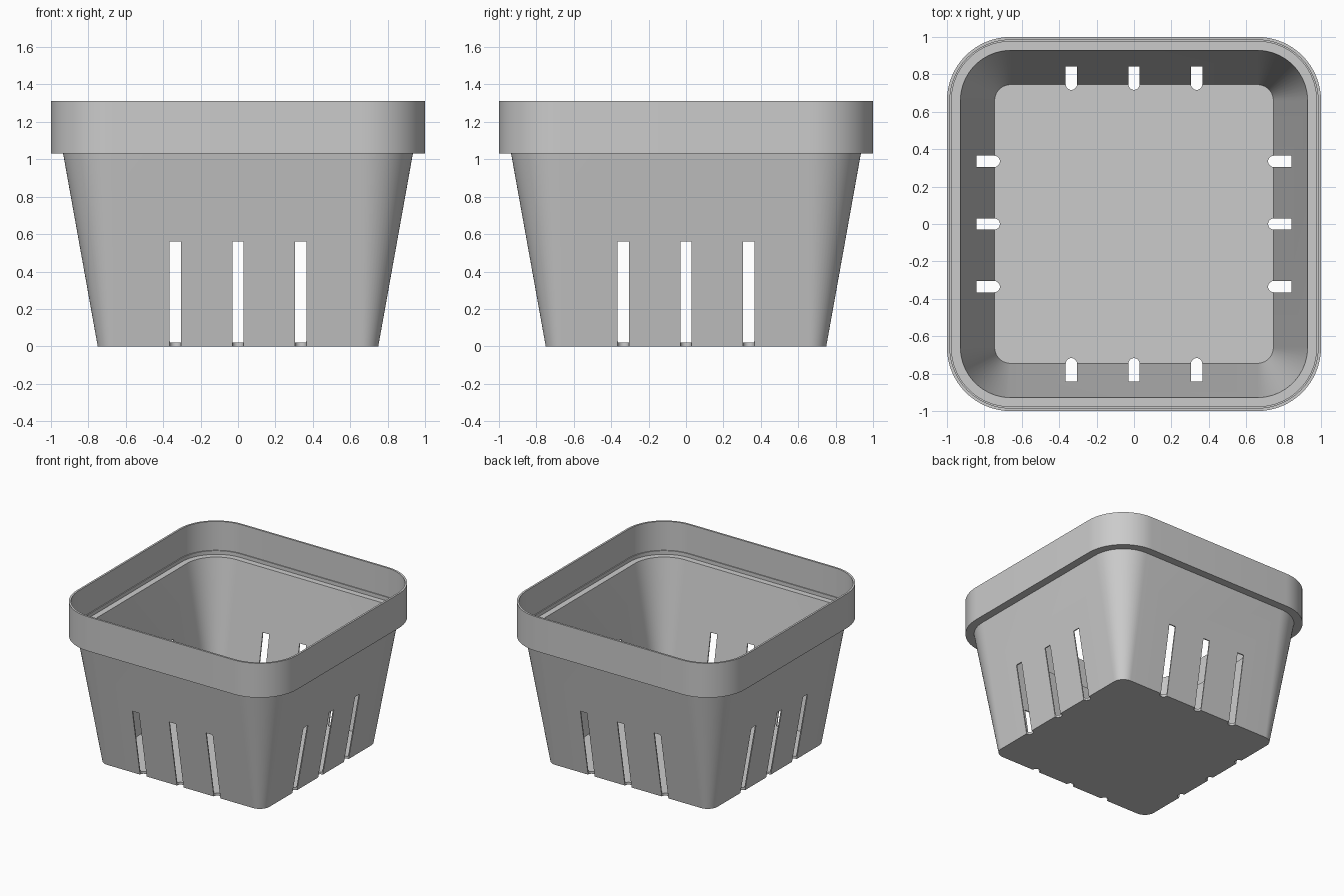
import bpy, bmesh
from math import pi, sin, cos
from mathutils import Matrix

if "Cube" in bpy.data.objects:
    bpy.data.objects.remove(bpy.data.objects["Cube"])

CORE = 0.66      # corner arcs share this centre at every height
SEG = 16         # segments per rounded corner


def rounded_ring(bm, half, z):
    r = half - CORE
    ring = []
    for q, (sx, sy) in enumerate(((1, 1), (-1, 1), (-1, -1), (1, -1))):
        for i in range(SEG + 1):
            a = (q + i / SEG) * pi / 2
            ring.append(bm.verts.new((sx * CORE + r * cos(a), sy * CORE + r * sin(a), z)))
    return ring


def make_object(name, bm):
    bmesh.ops.recalc_face_normals(bm, faces=bm.faces)
    mesh = bpy.data.meshes.new(name)
    bm.to_mesh(mesh)
    bm.free()
    obj = bpy.data.objects.new(name, mesh)
    bpy.context.collection.objects.link(obj)
    return obj


# Pot: one profile (half width, height) from underside, over the rim, to inner floor
profile = [(0.75, 0), (0.935, 1.03), (1.0, 1.03), (1.0, 1.312),
           (0.984, 1.312), (0.984, 1.075), (0.976, 1.075), (0.976, 1.045),
           (0.928, 1.045), (0.745, 0.02)]
bm = bmesh.new()
rings = [rounded_ring(bm, h, z) for h, z in profile]
for lower, upper in zip(rings, rings[1:]):
    n = len(lower)
    for i in range(n):
        j = (i + 1) % n
        bm.faces.new((lower[i], lower[j], upper[j], upper[i]))
bm.faces.new(rings[0])
bm.faces.new(rings[-1])
pot = make_object("pot", bm)

# Slot cutters: round-nosed vertical slots, three per side
bm = bmesh.new()
W, NOSE, TOP = 0.03, 0.747, 0.56
for side in range(4):
    rot = Matrix.Rotation(side * pi / 2, 4, 'Z')
    for y in (-0.335, 0, 0.335):
        outline = [(1.2, y - W), (1.2, y + W)]
        outline += [(NOSE - W * sin(a), y + W * cos(a)) for a in (pi * k / 12 for k in range(13))]
        base = bm.faces.new([bm.verts.new(rot @ Matrix.Translation((px, py, -0.1)).translation)
                             for px, py in outline])
        ext = bmesh.ops.extrude_face_region(bm, geom=[base], use_keep_orig=True)
        bmesh.ops.translate(bm, vec=(0, 0, TOP + 0.1),
                            verts=[v for v in ext["geom"] if isinstance(v, bmesh.types.BMVert)])
cutter = make_object("slot_cutter", bm)
cutter.hide_render = True

# Cut the drainage slots
mod = pot.modifiers.new("drain_slots", 'BOOLEAN')
mod.operation = 'DIFFERENCE'
mod.solver = 'EXACT'
mod.object = cutter
bpy.context.view_layer.objects.active = pot
pot.select_set(True)
bpy.ops.object.modifier_apply(modifier=mod.name)
bpy.data.objects.remove(cutter)
bpy.ops.object.shade_smooth_by_angle(angle=pi / 6)
